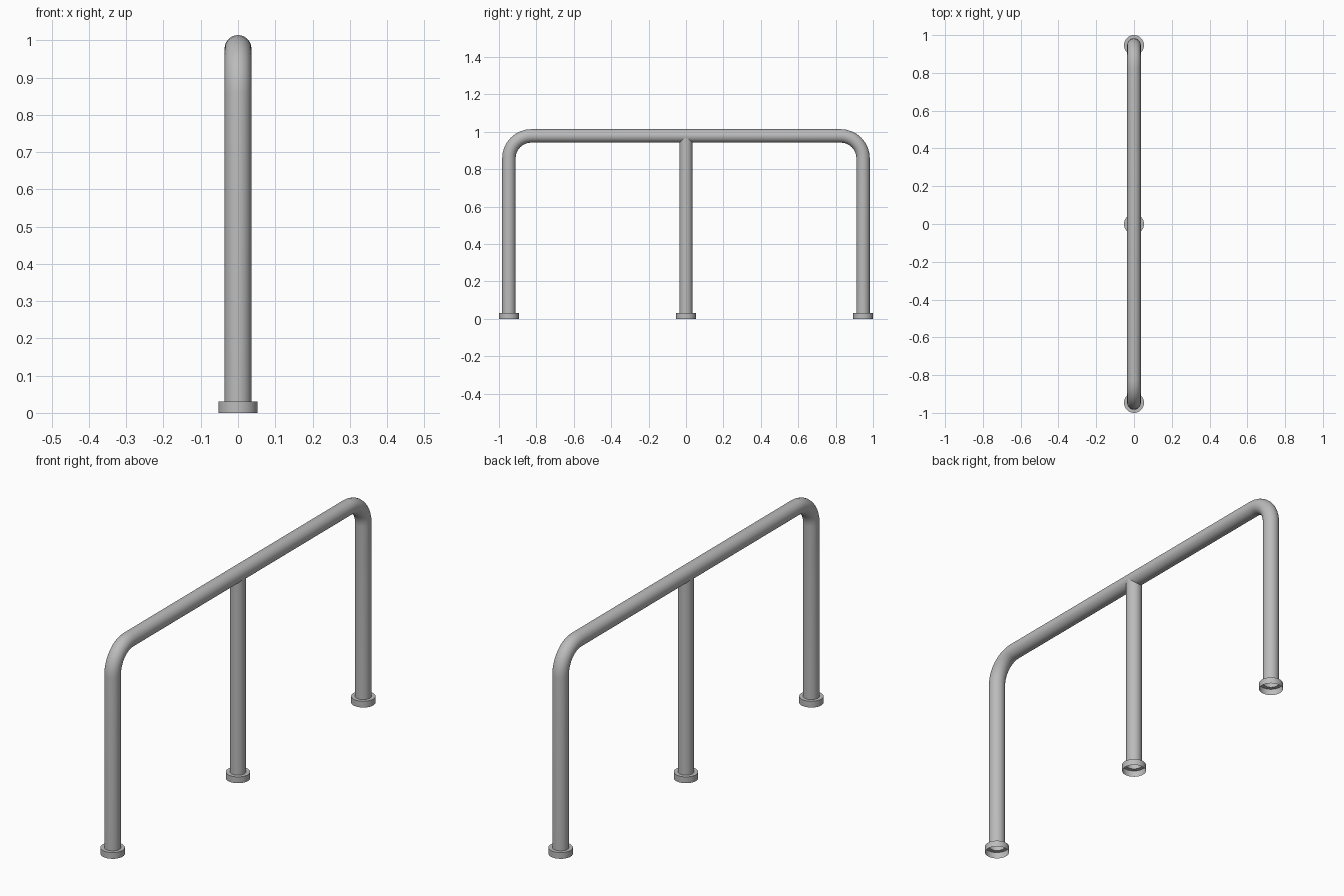
import bpy, bmesh, math
from mathutils import Vector

old = bpy.data.objects.get("Cube")
if old:
    bpy.data.objects.remove(old, do_unlink=True)

PIPE_R, FLANGE_R, FLANGE_H = 0.036, 0.053, 0.03
LEG_Y, RAIL_Z, BEND_R = 0.947, 0.978, 0.12
SIDES, BEND_STEPS = 32, 8

steel = bpy.data.materials.new("grey_steel")
steel.use_nodes = True
steel.diffuse_color = (0.5, 0.5, 0.5, 1)
steel.node_tree.nodes["Principled BSDF"].inputs["Base Color"].default_value = (0.5, 0.5, 0.5, 1)


def tube(name, rings):
    """Skin open rings given as (y, z, pitch, radius); pitch 0 points up."""
    bm = bmesh.new()
    loops = []
    for y, z, pitch, r in rings:
        side = Vector((0, math.cos(pitch), -math.sin(pitch)))
        loop = []
        for i in range(SIDES):
            a = math.tau * i / SIDES
            loop.append(bm.verts.new(Vector((0, y, z)) + r * (math.cos(a) * Vector((1, 0, 0)) + math.sin(a) * side)))
        loops.append(loop)
    for lo, hi in zip(loops, loops[1:]):
        for i in range(SIDES):
            j = (i + 1) % SIDES
            bm.faces.new((lo[i], lo[j], hi[j], hi[i]))
    mesh = bpy.data.meshes.new(name)
    bm.to_mesh(mesh)
    bm.free()
    mesh.materials.append(steel)
    obj = bpy.data.objects.new(name, mesh)
    bpy.context.collection.objects.link(obj)
    bpy.ops.object.select_all(action='DESELECT')
    obj.select_set(True)
    bpy.context.view_layer.objects.active = obj
    bpy.ops.object.shade_smooth_by_angle(angle=math.radians(40))
    return obj


# Bent rail: front leg up, over the top, and down the back leg
path = [(-LEG_Y, FLANGE_H, 0, PIPE_R)]
for side in (-1, 1):
    for k in range(BEND_STEPS + 1):
        pitch = math.pi / 2 * (k / BEND_STEPS + (side > 0))
        path.append((side * (LEG_Y - BEND_R) - BEND_R * math.cos(pitch),
                     RAIL_Z - BEND_R + BEND_R * math.sin(pitch), pitch, PIPE_R))
path.append((LEG_Y, FLANGE_H, math.pi, PIPE_R))
tube("bent_rail", path)

# Middle post, running up into the rail
tube("middle_post", [(0, FLANGE_H, 0, PIPE_R - 0.001), (0, RAIL_Z, 0, PIPE_R - 0.001)])

# Floor flanges, open underneath
for name, y in (("front", -LEG_Y), ("middle", 0), ("back", LEG_Y)):
    tube(name + "_flange", [(y, 0, 0, FLANGE_R), (y, FLANGE_H, 0, FLANGE_R),
                            (y, FLANGE_H, 0, PIPE_R - 0.001)])
